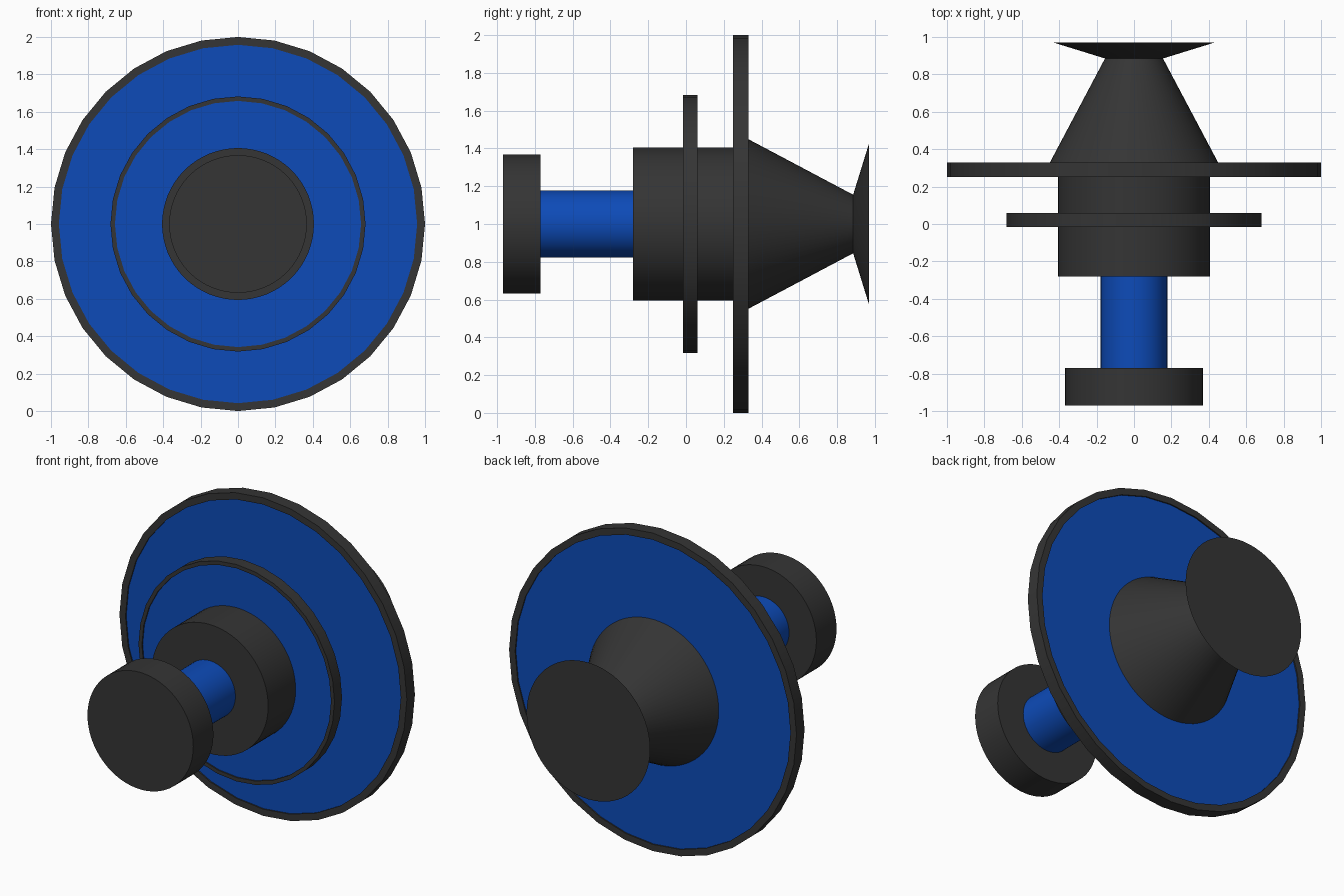
import bpy, bmesh, math

if "Cube" in bpy.data.objects:
    bpy.data.objects.remove(bpy.data.objects["Cube"])

AXIS_Z = 1.0  # height of the shared axis, which runs along y


def paint(name, rgb):
    m = bpy.data.materials.new(name)
    m.diffuse_color = (*rgb, 1)
    m.use_nodes = True
    m.node_tree.nodes["Principled BSDF"].inputs["Base Color"].default_value = m.diffuse_color
    return m


DARK = paint("dark", (0.035, 0.035, 0.035))
BLUE = paint("blue", (0.004, 0.07, 0.48))


def lathe(name, profile, mat, sides=64, closed=False):
    """Spin (radius, y) points around the axis; cap the ends unless closed."""
    bm = bmesh.new()
    rings = []
    for r, y in profile:
        rings.append([bm.verts.new((r * math.sin(2 * math.pi * i / sides), y,
                                    r * math.cos(2 * math.pi * i / sides)))
                      for i in range(sides)])
    pairs = list(zip(rings, rings[1:]))
    if closed:
        pairs.append((rings[-1], rings[0]))
    else:
        bm.faces.new(rings[0])
        bm.faces.new(rings[-1])
    for a, b in pairs:
        for i in range(sides):
            j = (i + 1) % sides
            bm.faces.new((a[i], a[j], b[j], b[i]))
    bmesh.ops.recalc_face_normals(bm, faces=bm.faces)
    me = bpy.data.meshes.new(name)
    bm.to_mesh(me)
    bm.free()
    me.materials.append(mat)
    ob = bpy.data.objects.new(name, me)
    ob.location.z = AXIS_Z
    bpy.context.collection.objects.link(ob)
    bpy.context.view_layer.objects.active = ob
    ob.select_set(True)
    bpy.ops.object.shade_smooth_by_angle(angle=math.radians(30))
    ob.select_set(False)
    return ob


def rimmed_disc(name, r, rim, y0, y1, recess):
    """Blue plate held in a dark rim."""
    lathe(name + "_rim", [(r, y0), (r, y1), (r - rim, y1), (r - rim, y0)],
          DARK, 32, closed=True)
    lathe(name + "_plate", [(r - rim, y0 + recess), (r - rim, y1 - recess)], BLUE, 32)


# Front knob, shaft and drum
lathe("front_knob", [(0.368, -0.97), (0.368, -0.77)], DARK)
lathe("shaft", [(0.178, -0.77), (0.178, -0.28)], BLUE)
lathe("drum", [(0.406, -0.28), (0.406, 0.29)], DARK)

# Small and large discs
rimmed_disc("small_disc", 0.682, 0.024, -0.015, 0.06, 0.008)
rimmed_disc("large_disc", 1.0, 0.042, 0.25, 0.33, 0.008)

# Rear cone and flared end
lathe("rear_cone", [(0.457, 0.315), (0.155, 0.885)], DARK)
lathe("flared_end", [(0.155, 0.885), (0.43, 0.97)], DARK)
